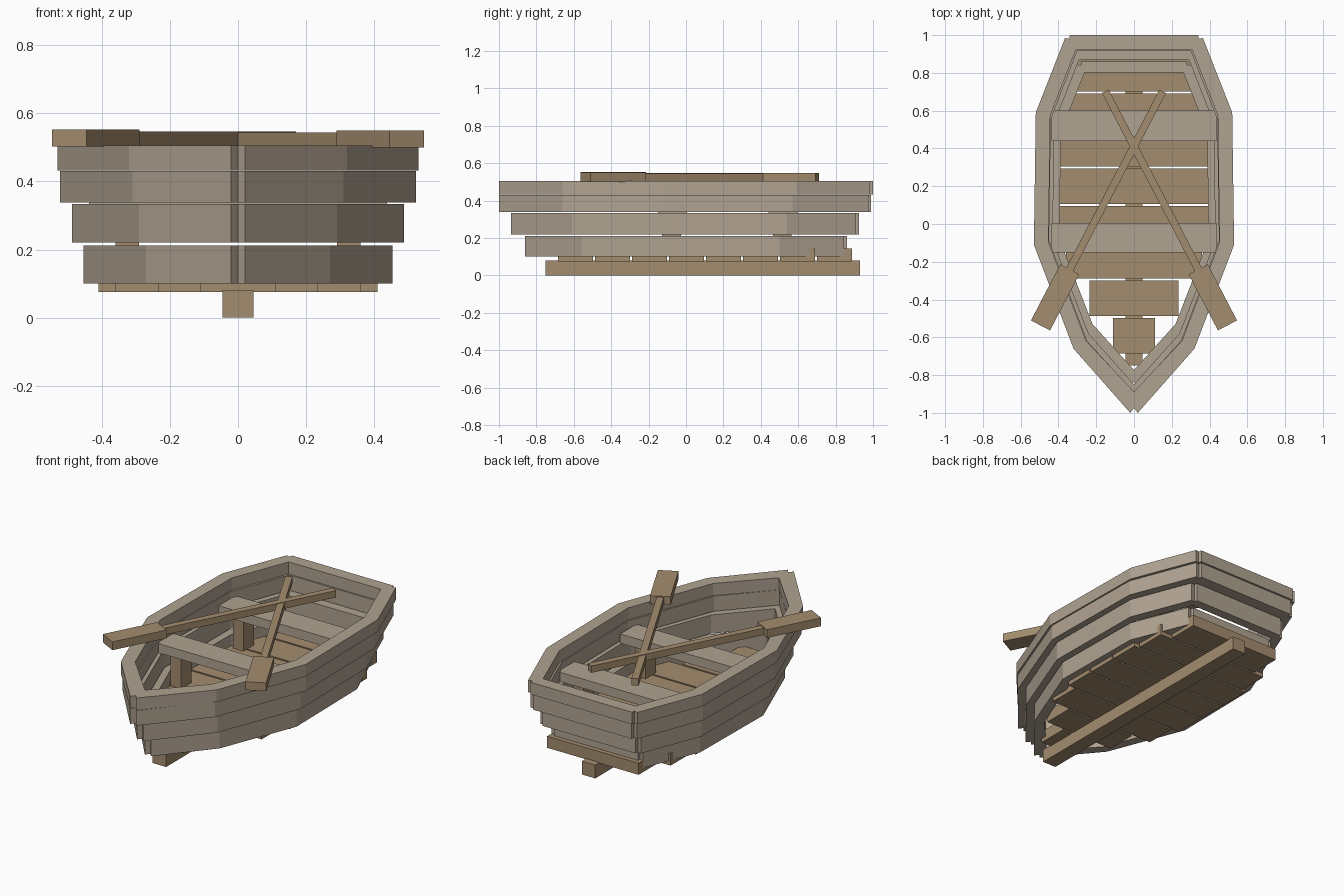
import bpy, bmesh, math
from mathutils import Vector, Matrix

if "Cube" in bpy.data.objects:
    bpy.data.objects.remove(bpy.data.objects["Cube"])


def material(name, rgb):
    m = bpy.data.materials.new(name)
    m.diffuse_color = (*rgb, 1)
    m.use_nodes = True
    m.node_tree.nodes["Principled BSDF"].inputs["Base Color"].default_value = m.diffuse_color
    return m


GREY = material("weathered_grey_wood", (0.434, 0.366, 0.287))
BROWN = material("brown_wood", (0.366, 0.262, 0.156))


def finish(bm, name, mat):
    bmesh.ops.recalc_face_normals(bm, faces=bm.faces)
    me = bpy.data.meshes.new(name)
    bm.to_mesh(me)
    bm.free()
    me.materials.append(mat)
    ob = bpy.data.objects.new(name, me)
    bpy.context.collection.objects.link(ob)
    return ob


def box(name, x, y, z, mat):
    """Box from (min, max) ranges on each axis."""
    bm = bmesh.new()
    size = [b - a for a, b in (x, y, z)]
    mid = [(a + b) / 2 for a, b in (x, y, z)]
    bmesh.ops.create_cube(bm, size=1, matrix=Matrix.Translation(mid) @ Matrix.Diagonal((*size, 1)))
    return finish(bm, name, mat)


def inset(pts, t):
    """Mitred inward offset of a half outline that is mirrored across x = 0."""
    full = [Vector((-pts[1].x, pts[1].y))] + pts + [Vector((-pts[-2].x, pts[-2].y))]
    out = []
    for a, p, b in zip(full, full[1:], full[2:]):
        d1, d2 = (p - a).normalized(), (b - p).normalized()
        n1, n2 = Vector((-d1.y, d1.x)), Vector((-d2.y, d2.x))
        out.append(p + (n1 + n2) * t / (1 + n1.dot(n2)))
    return out


def strake(name, core, z0, z1, t):
    """Ring of hull planks with small notches at the bow and stern corners."""
    pts = [Vector(p) for p in core]
    inner = inset(pts, t)
    inner[0].x = inner[-1].x = 0
    bow, c, stern = pts[0].y, pts[4], pts[5].y
    outer = [Vector((0, bow + 0.025)), Vector((0.02, bow))] + pts[1:4]
    outer += [c + Vector((0.005, -0.015)), c + Vector((-0.018, -0.02)),
              c + Vector((-0.02, 0)), Vector((0, stern))]
    bm = bmesh.new()
    face = bm.faces.new([bm.verts.new((p.x, p.y, z0)) for p in outer + inner[::-1]])
    top = bmesh.ops.extrude_face_region(bm, geom=[face])["geom"]
    bmesh.ops.translate(bm, verts=[v for v in top if isinstance(v, bmesh.types.BMVert)],
                        vec=(0, 0, z1 - z0))
    if not any(f.normal.z < -0.9 or f is face for f in bm.faces):
        bm.faces.new([v for v in bm.verts if abs(v.co.z - z0) < 1e-5])
    bmesh.ops.recalc_face_normals(bm, faces=bm.faces)
    seam = [f for f in bm.faces if all(abs(v.co.x) < 1e-5 for v in f.verts)]
    bmesh.ops.delete(bm, geom=seam, context="FACES")
    ob = finish(bm, name, GREY)
    ob.modifiers.new("mirror", "MIRROR")


# Four overlapping hull strakes, bottom to top
strake("bottom_strake", [(0, -0.86), (0.27, -0.56), (0.453, -0.09), (0.445, 0.50),
                         (0.30, 0.86), (0, 0.86)], 0.10, 0.212, 0.058)
strake("lower_strake", [(0, -0.935), (0.29, -0.61), (0.487, -0.10), (0.48, 0.54),
                        (0.33, 0.925), (0, 0.925)], 0.22, 0.333, 0.057)
strake("upper_strake", [(0, -1.0), (0.31, -0.66), (0.523, -0.10), (0.513, 0.57),
                        (0.35, 0.99), (0, 0.99)], 0.338, 0.43, 0.073)
strake("rim_strake", [(0, -1.0), (0.32, -0.66), (0.53, -0.11), (0.52, 0.59),
                      (0.36, 1.0), (0, 1.0)], 0.432, 0.505, 0.077)

# Keel beam and floor planks
box("keel", (-0.045, 0.045), (-0.75, 0.93), (0, 0.08), BROWN)
for i, w in enumerate((0.11, 0.235, 0.36, 0.41, 0.41, 0.41, 0.38, 0.305)):
    y = -0.685 + i * 0.198
    box("floor_plank", (-w, w), (y, y + 0.187), (0.075, 0.145), BROWN)

# Seats on posts
for y0, y1 in ((-0.15, 0.005), (0.44, 0.60)):
    box("seat", (-0.437, 0.437), (y0, y1), (0.334, 0.39), GREY)
    m = (y0 + y1) / 2
    for s in (-1, 1):
        box("seat_post", sorted((s * 0.29, s * 0.36)), (m - 0.055, m + 0.045),
            (0.145, 0.335), BROWN)

# Crossed oars: each a long shaft and a flat blade
tip, neck = Vector((0.495, -0.537)), Vector((0.34, -0.24))
length = (neck - tip).length
angle = math.atan2(neck.y - tip.y, neck.x - tip.x)
for s, dz in ((1, 0), (-1, 0.003)):
    a = angle if s > 0 else math.pi - angle
    place = Matrix.Translation((s * tip.x, tip.y, dz)) @ Matrix.Rotation(a, 4, "Z")
    blade = box("oar_blade", (0, length), (-0.057, 0.057), (0.50, 0.55), BROWN)
    shaft = box("oar_shaft", (length - 0.02, 1.398), (-0.02, 0.02), (0.503, 0.544), BROWN)
    blade.data.transform(place)
    shaft.data.transform(place)
